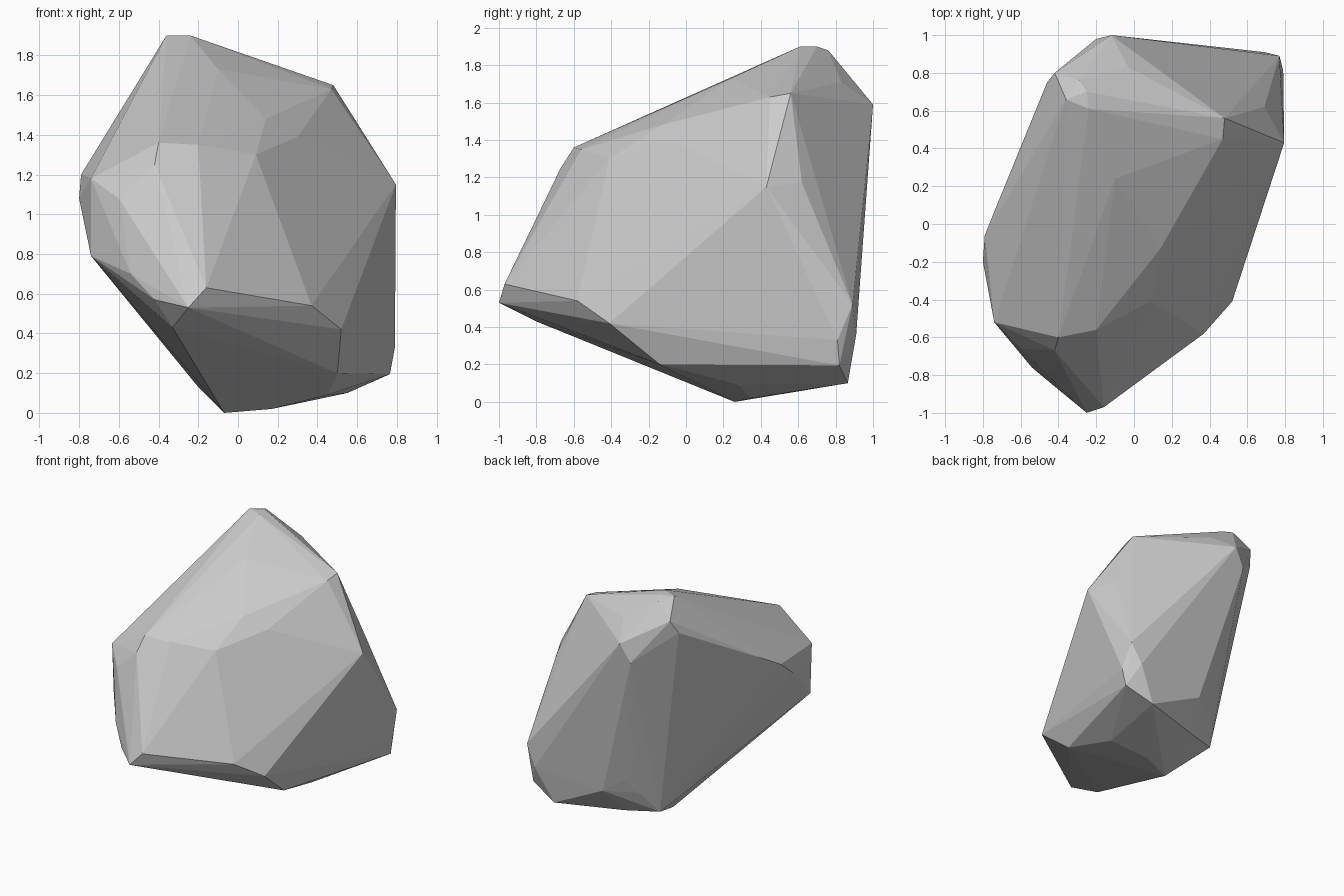
import bpy, bmesh

# Corner points of the boulder, grouped by region
crown = [(-.36, .66, 1.90), (-.24, .61, 1.90), (-.25, .70, 1.90), (-.29, .76, 1.88),
         (-.10, .24, 1.73), (-.03, .54, 1.79), (-.03, .83, 1.71),
         (.48, .56, 1.65), (.47, .45, 1.63)]
shoulder = [(-.40, -.60, 1.36), (-.20, -.56, 1.35), (.02, -.30, 1.42), (.14, -.13, 1.48),
            (.30, -.06, 1.39), (.09, -.41, 1.30), (-.73, .09, 1.29), (-.42, -.67, 1.25)]
left_side = [(-.79, -.06, 1.20), (-.80, -.20, 1.08), (-.74, -.52, 1.18),
             (-.60, -.66, 1.08), (-.74, -.50, .79), (-.54, -.76, .70)]
front_toe = [(-.25, -1, .53), (-.16, -.97, .63), (-.42, -.86, .57), (-.33, -.80, .43),
             (.37, -.58, .54), (.52, -.41, .42), (.50, -.14, .20)]
right_side = [(.795, .43, 1.15), (.69, .62, 1.17), (.77, .89, .52),
              (.79, .81, .33), (.765, .82, .195), (.69, .91, .36)]
back = [(-.12, 1, 1.59), (-.20, .98, 1.45), (-.42, .80, 1.77), (-.46, .75, 1.67)]
base = [(.55, .865, .10), (.17, .35, .02), (-.07, .26, 0), (.45, .28, .09),
        (-.20, .61, .13), (-.03, .81, .41), (.12, .87, .31), (-.10, .735, .30),
        (.05, .70, .11)]

# Wrap the points in a flat-faceted shell
bm = bmesh.new()
for p in crown + shoulder + left_side + front_toe + right_side + back + base:
    bm.verts.new(p)
hull = bmesh.ops.convex_hull(bm, input=bm.verts[:])
loose = {g for g in hull["geom_interior"] + hull["geom_unused"]
         if isinstance(g, bmesh.types.BMVert)}
bmesh.ops.delete(bm, geom=list(loose), context='VERTS')
bmesh.ops.recalc_face_normals(bm, faces=bm.faces[:])
mesh = bpy.data.meshes.new("boulder")
bm.to_mesh(mesh)
bm.free()
boulder = bpy.data.objects.new("boulder", mesh)
bpy.context.collection.objects.link(boulder)
